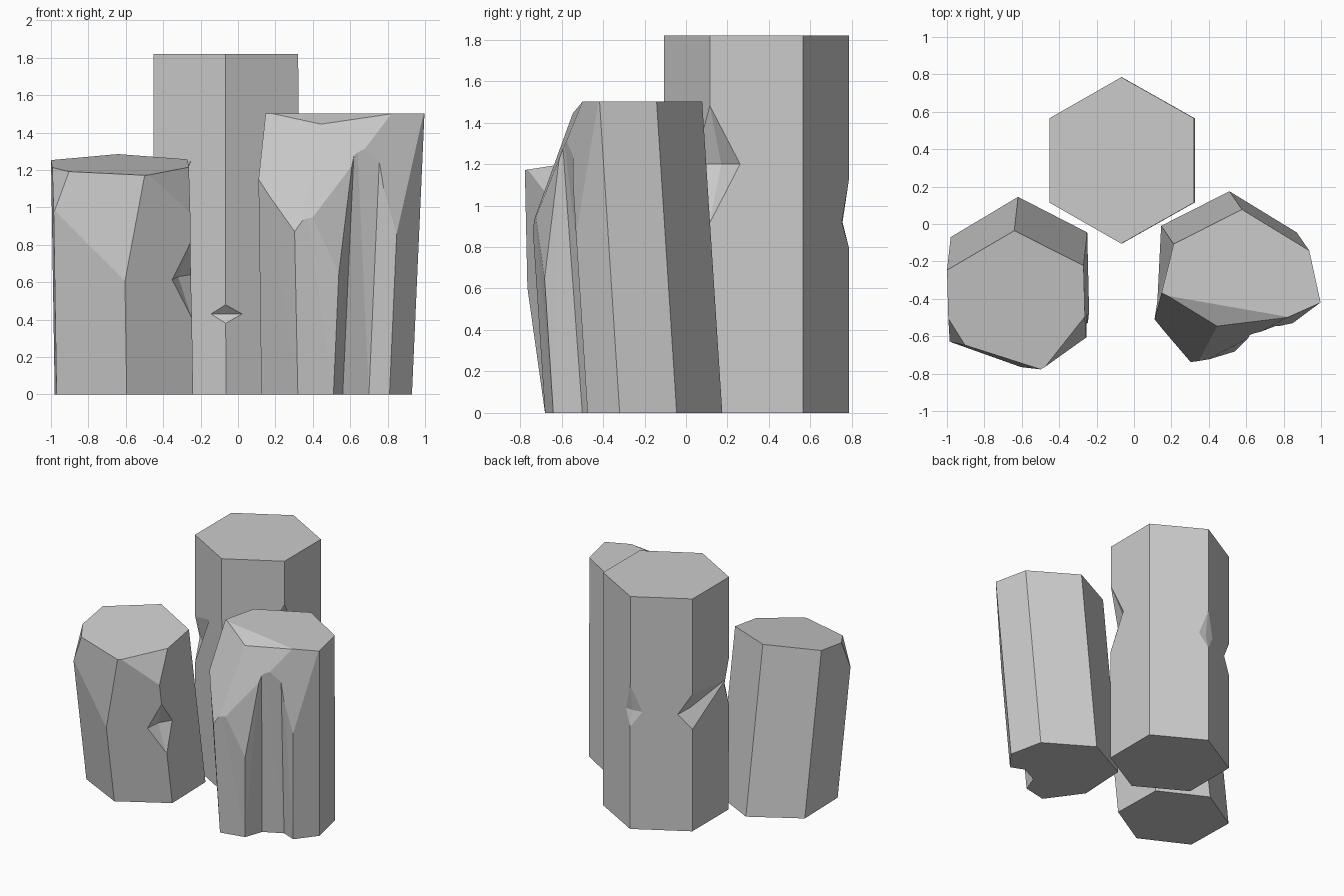
import bpy, bmesh
from mathutils import Vector

cube = bpy.data.objects.get("Cube")
if cube:
    bpy.data.objects.remove(cube, do_unlink=True)

stone = bpy.data.materials.new("grey stone")
stone.use_nodes = True
GREY = (0.6, 0.6, 0.6, 1)
stone.diffuse_color = GREY
stone.node_tree.nodes["Principled BSDF"].inputs["Base Color"].default_value = GREY


def make_object(name, bm):
    bmesh.ops.recalc_face_normals(bm, faces=bm.faces)
    mesh = bpy.data.meshes.new(name)
    bm.to_mesh(mesh)
    bm.free()
    mesh.materials.append(stone)
    obj = bpy.data.objects.new(name, mesh)
    bpy.context.collection.objects.link(obj)
    return obj


def chop(bm, points, inside):
    """Slice off everything beyond the plane through three points."""
    a, b, c = map(Vector, points)
    normal = (b - a).cross(c - a).normalized()
    if normal.dot(inside - a) > 0:
        normal = -normal
    geom = bm.verts[:] + bm.edges[:] + bm.faces[:]
    bmesh.ops.bisect_plane(bm, geom=geom, dist=1e-5, plane_co=a,
                           plane_no=normal, clear_outer=True)
    rim = [e for e in bm.edges if e.is_boundary]
    bmesh.ops.holes_fill(bm, edges=rim, sides=0)


def notch(obj, apex, rim):
    """Cut a four-sided pointed chip: apex inside, rim on the surface."""
    bm = bmesh.new()
    apex = Vector(apex)
    tip = bm.verts.new(apex)
    outer = [bm.verts.new(apex + (Vector(p) - apex) * 1.7) for p in rim]
    for i in range(4):
        bm.faces.new((tip, outer[i], outer[(i + 1) % 4]))
    bm.faces.new(outer[:3])
    bm.faces.new((outer[0], outer[2], outer[3]))
    cutter = make_object("chip_cutter", bm)
    cutter.hide_render = True
    mod = obj.modifiers.new("chip", 'BOOLEAN')
    mod.operation, mod.solver, mod.object = 'DIFFERENCE', 'EXACT', cutter
    bpy.context.view_layer.update()
    graph = bpy.context.evaluated_depsgraph_get()
    mesh = bpy.data.meshes.new_from_object(obj.evaluated_get(graph))
    obj.modifiers.clear()
    obj.data = mesh
    bpy.data.objects.remove(cutter, do_unlink=True)


def column(name, base, lean, height, cuts=(), moved=None):
    """Leaning prism over a base outline, then chopped by planes."""
    moved = moved or {}
    bm = bmesh.new()
    low = [bm.verts.new((x, y, 0)) for x, y in base]
    high = []
    for i, (x, y) in enumerate(base):
        dx, dy = moved.get(i, lean)
        high.append(bm.verts.new((x + dx, y + dy, height)))
    bm.faces.new(low[::-1])
    bm.faces.new(high)
    n = len(base)
    for i in range(n):
        j = (i + 1) % n
        bm.faces.new((low[i], low[j], high[j], high[i]))
    bmesh.ops.recalc_face_normals(bm, faces=bm.faces)
    bmesh.ops.triangulate(bm, faces=bm.faces)
    inside = sum((v.co for v in bm.verts), Vector()) / len(bm.verts)
    for points in cuts:
        chop(bm, points, inside)
    bmesh.ops.dissolve_limit(bm, angle_limit=0.01, verts=bm.verts, edges=bm.edges)
    return make_object(name, bm)


# Tall back column with chipped edges
tall = column("tall_column",
              [(-.065, .785), (-.45, .565), (-.45, .115),
               (-.065, -.105), (.325, .115), (.325, .565)],
              (-.003, 0), 1.82)
notch(tall, (-.06, -.06, .43),
      [(-.06, -.105, .48), (-.14, -.06, .43), (-.06, -.105, .38), (.03, -.055, .43)])
notch(tall, (.235, .17, 1.2),
      [(.322, .115, 1.48), (.19, .037, 1.2), (.322, .115, .92), (.322, .26, 1.2)])
notch(tall, (-.065, .755, .92),
      [(-.065, .785, 1.12), (-.14, .742, .92), (-.065, .785, .8), (0, .75, .92)])
notch(tall, (-.39, .5, .93),
      [(-.45, .565, 1.07), (-.36, .617, .91), (-.45, .565, .8), (-.45, .17, 1.03)])
notch(tall, (-.4, .13, 1.0),
      [(-.45, .115, 1.18), (-.45, .17, 1.0), (-.45, .115, .83), (-.25, 0, 1.25)])

# Short column with a sloping, chamfered top
front_tip = (-.49, -.78, 1.175)
left_tip = (-.85, -.735, 1.175)
left_low = (-.985, -.63, .97)
short = column("short_column",
               [(-.62, .145), (-.98, -.07), (-.97, -.49),
                (-.595, -.68), (-.24, -.47), (-.25, -.045)],
               (-.022, -.197), 1.4,
               [((-1, -.25, 1.252), (-.65, -.035, 1.285), (-.28, -.225, 1.256)),
                ((-.605, -.765, .6), left_low, front_tip),
                (left_low, left_tip, (-.99, -.51, 1.21)),
                (front_tip, (-.265, -.5, 1.21), (-.255, -.607, .97))])
notch(short, (-.32, -.53, .63),
      [(-.25, -.585, .82), (-.375, -.68, .6), (-.245, -.53, .4), (-.25, -.45, .64)])

# Middle column with a grooved front and broken upper edge
left_top = (.19, -.39, 1.5)
dip = (.41, -.55, 1.44)
right_top = (.82, -.5, 1.5)
column("grooved_column",
       [(.51, .175), (.145, -.01), (.125, -.41), (.32, -.68), (.51, -.64),
        (.56, -.5), (.70, -.43), (.81, -.475), (.93, -.32), (.87, -.045)],
       (.067, -.097), 1.502,
       [(left_top, (.27, -.62, 1.09), (.11, -.51, 1.15)),
        (dip, right_top, (.72, -.6, 1.235)),
        (right_top, (1, -.42, 1.5), (.85, -.53, .85)),
        (left_top, right_top, dip)],
       {2: (-.02, -.13), 3: (-.03, -.1), 5: (.07, -.11), 6: (.067, -.14)})
